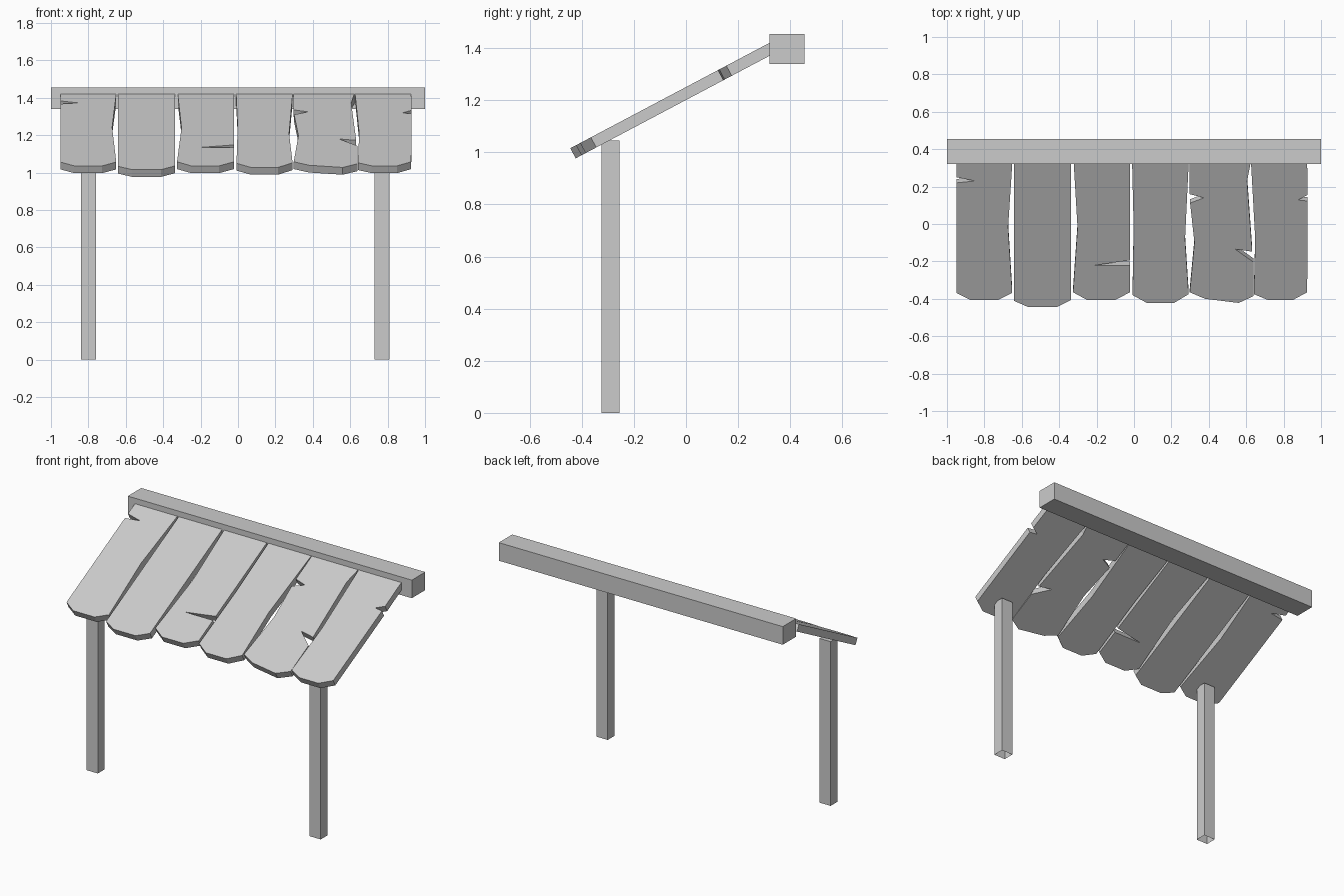
import bpy, bmesh
from mathutils import Vector

if "Cube" in bpy.data.objects:
    bpy.data.objects.remove(bpy.data.objects["Cube"])

SLOPE, EAVE_Y, EAVE_Z = 0.529, 0.32, 1.42
THICK = 0.044
NORMAL = Vector((0, -SLOPE, 1)).normalized()


def finish(name, bm):
    bmesh.ops.recalc_face_normals(bm, faces=bm.faces)
    mesh = bpy.data.meshes.new(name)
    bm.to_mesh(mesh)
    bm.free()
    obj = bpy.data.objects.new(name, mesh)
    bpy.context.collection.objects.link(obj)
    return obj


def box(name, x0, x1, y0, y1, z0, z1, open_bottom=False):
    bm = bmesh.new()
    bmesh.ops.create_cube(bm, size=1)
    for v in bm.verts:
        v.co = ((x0 + x1) / 2 + v.co.x * (x1 - x0),
                (y0 + y1) / 2 + v.co.y * (y1 - y0),
                (z0 + z1) / 2 + v.co.z * (z1 - z0))
    bmesh.ops.recalc_face_normals(bm, faces=bm.faces)
    if open_bottom:
        low = [f for f in bm.faces if f.normal.z < -0.9]
        bmesh.ops.delete(bm, geom=low, context='FACES')
    return finish(name, bm)


def plank(name, left, bottom, right):
    """Outline in plan: left edge downwards, rounded end, right edge upwards."""
    pts = left + bottom + right
    bm = bmesh.new()
    top, low = [], []
    for x, y in pts:
        p = Vector((x, y, EAVE_Z + SLOPE * (y - EAVE_Y)))
        q = p - NORMAL * THICK
        if q.y > EAVE_Y:          # cut flush against the beam
            q -= Vector((0, 1, SLOPE)) * (q.y - EAVE_Y)
        top.append(bm.verts.new(p))
        low.append(bm.verts.new(q))
    caps = [bm.faces.new(top), bm.faces.new(low[::-1])]
    n = len(pts)
    for i in range(n):
        j = (i + 1) % n
        bm.faces.new((top[j], top[i], low[i], low[j]))
    bmesh.ops.recalc_face_normals(bm, faces=bm.faces)
    bmesh.ops.triangulate(bm, faces=caps, ngon_method='EAR_CLIP')
    return finish(name, bm)


# Ridge beam and the two front posts
box("ridge_beam", -1, 1, 0.32, 0.455, 1.34, 1.455)
box("left_post", -0.84, -0.76, -0.325, -0.255, 0, 1.045, True)
box("right_post", 0.73, 0.81, -0.325, -0.255, 0, 1.045, True)

# Weathered roof planks with bowed edges and split notches
T = EAVE_Y
plank("plank_1",
      [(-0.95, T), (-0.95, 0.25), (-0.85, 0.23), (-0.95, 0.22), (-0.95, -0.368)],
      [(-0.876, -0.406), (-0.726, -0.406)],
      [(-0.651, -0.368), (-0.673, -0.016), (-0.651, T)])
plank("plank_2",
      [(-0.641, T), (-0.641, -0.411)],
      [(-0.566, -0.444), (-0.411, -0.444)],
      [(-0.336, -0.406), (-0.336, T)])
plank("plank_3",
      [(-0.322, T), (-0.302, -0.02), (-0.326, -0.365)],
      [(-0.251, -0.406), (-0.101, -0.406)],
      [(-0.021, -0.365), (-0.021, -0.222), (-0.219, -0.222),
       (-0.021, -0.194), (-0.021, T)])
plank("plank_4",
      [(-0.01, T), (-0.002, -0.016), (-0.008, -0.38)],
      [(0.069, -0.422), (0.214, -0.422)],
      [(0.292, -0.375), (0.273, -0.08), (0.292, T)])
plank("plank_5",
      [(0.296, T), (0.296, 0.16), (0.374, 0.14), (0.3, 0.112),
       (0.323, -0.1), (0.298, -0.365)],
      [(0.38, -0.4), (0.56, -0.422)],
      [(0.64, -0.385), (0.64, -0.205), (0.54, -0.134), (0.632, -0.148),
       (0.605, 0.23), (0.622, T)])
plank("plank_6",
      [(0.626, T), (0.63, 0.25), (0.648, -0.08), (0.641, -0.375)],
      [(0.715, -0.406), (0.85, -0.406)],
      [(0.926, -0.365), (0.928, 0.123), (0.876, 0.128), (0.928, 0.155),
       (0.926, T)])
